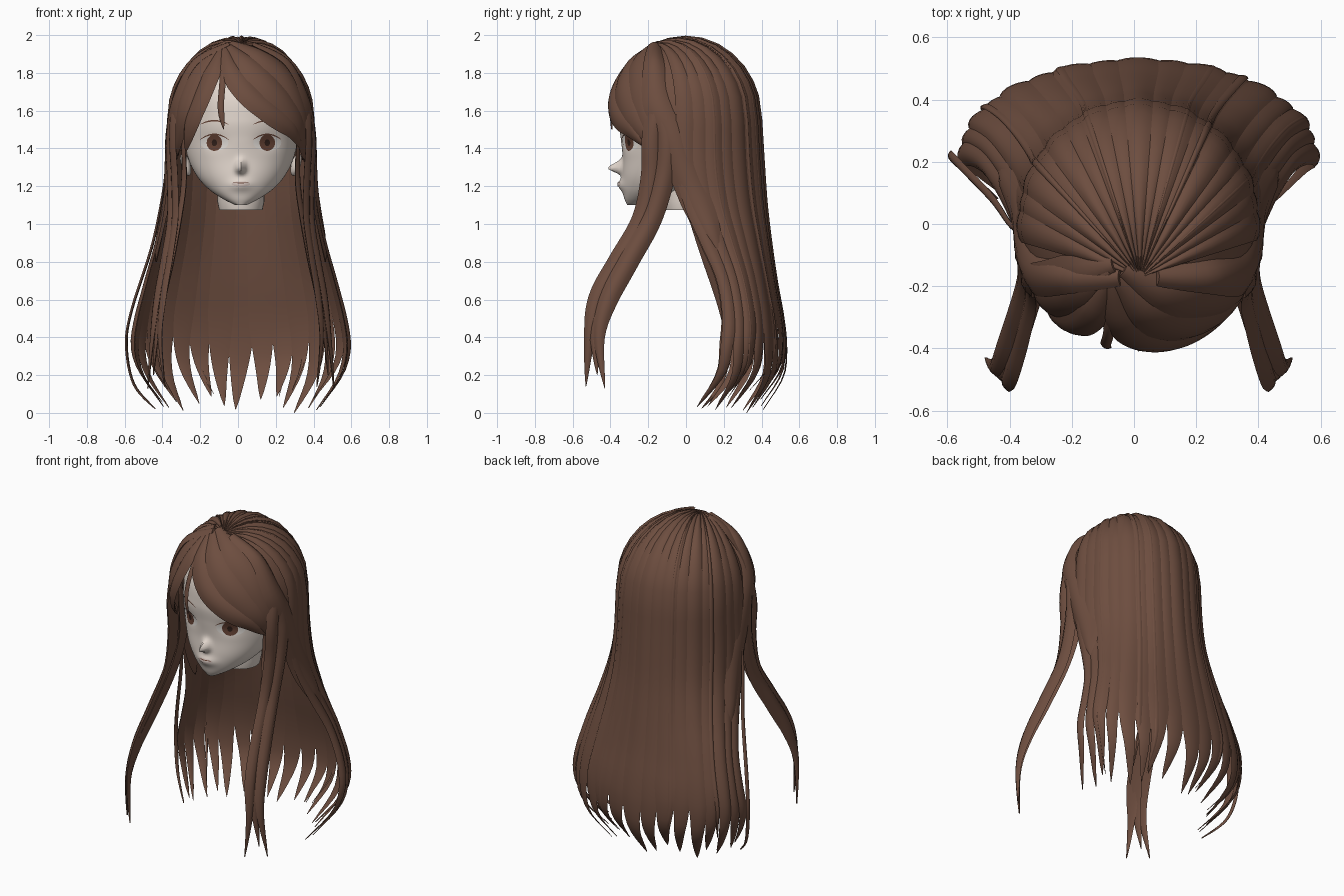
import bpy, bmesh, math, random
from mathutils import Vector

random.seed(4)
if "Cube" in bpy.data.objects:
    bpy.data.objects.remove(bpy.data.objects["Cube"], do_unlink=True)
made = []
CENTRE = .015  # the head sits slightly to its left of the overall middle


def material(name, rgb):
    m = bpy.data.materials.new(name)
    m.use_nodes = True
    m.diffuse_color = (*rgb, 1)
    bsdf = next(n for n in m.node_tree.nodes if n.type == 'BSDF_PRINCIPLED')
    bsdf.inputs["Base Color"].default_value = (*rgb, 1)
    return m


HAIR = material("brown_hair", (.153, .075, .05))
SKIN = material("pale_skin", (.76, .675, .61))
WHITE = material("eye_white", (.78, .74, .70))
IRIS = material("brown_iris", (.13, .055, .035))
DARK = material("dark_brown", (.03, .014, .01))
LIP = material("soft_lip", (.6, .5, .46))


def finish(name, bm, mat):
    bmesh.ops.recalc_face_normals(bm, faces=bm.faces[:])
    mesh = bpy.data.meshes.new(name)
    bm.to_mesh(mesh)
    bm.free()
    mesh.materials.append(mat)
    ob = bpy.data.objects.new(name, mesh)
    ob.location.x = CENTRE
    bpy.context.collection.objects.link(ob)
    made.append(ob)
    return ob


def loft(name, rows, mat):
    """Skin closed loops of points into a capped solid."""
    bm = bmesh.new()
    loops = [[bm.verts.new(p) for p in row] for row in rows]
    n = len(loops[0])
    for a, b in zip(loops, loops[1:]):
        for i in range(n):
            j = (i + 1) % n
            bm.faces.new((a[i], a[j], b[j], b[i]))
    bm.faces.new(loops[0])
    bm.faces.new(loops[-1])
    return finish(name, bm, mat)


def interp(table, z):
    """Smooth lookup in rows of (z, value, value...) sorted by z."""
    z = min(max(z, table[0][0]), table[-1][0])
    i = next(k for k in range(len(table) - 1) if z <= table[k + 1][0])
    a, b = table[i], table[i + 1]
    p, q = table[max(i - 1, 0)], table[min(i + 2, len(table) - 1)]
    h = b[0] - a[0]
    t = (z - a[0]) / h
    out = []
    for c in range(1, len(a)):
        ma = (b[c] - p[c]) / (b[0] - p[0]) * h
        mb = (q[c] - a[c]) / (q[0] - a[0]) * h
        out.append((2*t**3 - 3*t*t + 1) * a[c] + (t**3 - 2*t*t + t) * ma
                   + (3*t*t - 2*t**3) * b[c] + (t**3 - t*t) * mb)
    return out


# Head: z, half width, front y, back y
FACE = [(1.10, .03, -.31, -.24), (1.13, .09, -.325, -.15), (1.18, .165, -.335, -.02),
        (1.25, .23, -.34, .1), (1.35, .28, -.335, .2), (1.45, .297, -.345, .25),
        (1.55, .3, -.355, .28), (1.7, .28, -.33, .28), (1.83, .19, -.22, .2), (1.88, .05, -.1, .1)]


def bump(x, z):
    nose = .076 * math.exp(-(x / .022)**2 - ((z - 1.295) / (.036 if z > 1.295 else .025))**2)
    mouth = .022 * math.exp(-(x / .06)**2 - ((z - 1.205) / .03)**2)
    socket = .012 * math.exp(-((abs(x) - .14) / .06)**2 - ((z - 1.43) / .04)**2)
    return nose + mouth - socket


def face_y(x, z):
    w, f, b = interp(FACE, z)
    s = math.sqrt(max(0, 1 - (x / w)**2))
    return (f + b) / 2 - (b - f) / 2 * s - bump(x, z)


rows = []
for i in range(71):
    z = 1.10 + .78 * i / 70
    w, f, b = interp(FACE, z)
    row = []
    for k in range(120):
        a = math.tau * k / 120
        x, y = w * math.cos(a), (f + b) / 2 + (b - f) / 2 * math.sin(a)
        row.append((x, y - (bump(x, z) if math.sin(a) < 0 else 0), z))
    rows.append(row)
loft("head", rows, SKIN)

# Neck
loft("neck", [[(r * math.cos(math.tau * k / 32), r * math.sin(math.tau * k / 32), z)
               for k in range(32)] for z, r in ((1.075, .115), (1.12, .125), (1.3, .12))], SKIN)


def decal(name, cx, cz, rx, rz, mat, lift, bend=0):
    """Thin oval patch that follows the face."""
    bm = bmesh.new()
    rings = []
    for j in range(1, 6):
        ring = []
        for k in range(28):
            a = math.tau * k / 28
            u = math.cos(a) * j / 5
            x, z = cx + rx * u, cz + rz * math.sin(a) * j / 5 - bend * u * u
            ring.append(bm.verts.new((x, face_y(x, z) - lift, z)))
        rings.append(ring)
    bm.faces.new(rings[0])
    for a, b in zip(rings, rings[1:]):
        for i in range(28):
            j = (i + 1) % 28
            bm.faces.new((a[i], a[j], b[j], b[i]))
    return finish(name, bm, mat)


# Eyes, brows, ears and mouth
for side, tag in ((1, "left"), (-1, "right")):
    cx = .14 * side
    decal(tag + "_eye_white", cx, 1.43, .074, .043, WHITE, .002)
    decal(tag + "_iris", cx, 1.43, .041, .043, IRIS, .004)
    decal(tag + "_pupil", cx, 1.43, .014, .018, DARK, .006)
    decal(tag + "_upper_lash", cx, 1.475, .077, .004, IRIS, .006, .03)
    decal(tag + "_eyebrow", cx, 1.547, .075, .004, IRIS, .004, .02)
    bm = bmesh.new()
    bmesh.ops.create_uvsphere(bm, u_segments=16, v_segments=10, radius=1)
    for v in bm.verts:
        x, y, z = v.co
        v.co = (side * (.292 + .026 * x + .014 * z), -.03 + .045 * y, 1.315 + .06 * z)
    finish(tag + "_ear", bm, SKIN)
decal("lips", 0, 1.212, .05, .014, LIP, .003)
decal("mouth_line", 0, 1.218, .042, .0025, IRIS, .005)

# Under layer that closes the scalp
bm = bmesh.new()
bmesh.ops.create_uvsphere(bm, u_segments=40, v_segments=24, radius=1)
for v in bm.verts:
    v.co = (.373 * v.co.x, .385 * v.co.y, 1.55 + .42 * v.co.z)
middles = [(f, f.calc_center_median()) for f in bm.faces]
drop = [f for f, c in middles if not (c.z > 1.82 or (c.y > -.2 and c.z > 1.5)
                                      or (c.y > -.1 and c.z > 1.38))]
bmesh.ops.delete(bm, geom=drop, context='FACES')
finish("scalp_layer", bm, HAIR)

# Long back hair: z, half width, centre y, back y
FALL = [(0, .42, .07, .41), (.18, .535, .19, .515), (.33, .57, .22, .53), (.5, .55, .23, .515),
        (.7, .5, .2, .48), (.9, .445, .12, .45), (1.1, .405, .04, .425),
        (1.3, .39, 0, .41), (1.55, .382, 0, .395)]
PART = Vector((.005, -.17, 0))


def fall_point(phi, s, z, tip, k):
    """Point on the hair surface; s below 1 is the crown, after that z falls."""
    rx, cy, by = interp(FALL, z)
    p = Vector((rx * math.cos(phi), cy + (by - cy) * math.sin(phi), z))
    if s < 1:
        q = PART.lerp(Vector((p.x, p.y, 0)), s)
        r = min(1, math.hypot(q.x / .382, q.y / .395))
        p = Vector((q.x, q.y, 1.55 + .437 * math.sqrt(1 - r * r)))
    elif z < .6:
        p.z = tip + z / .6 * (.6 - tip)
    c = Vector((0, cy, min(p.z, 1.55)))
    return c + (p - c) * (1 + k)


def back_lock(name, phi, half, tip, layer, drift, fork, ridge):
    rows = []
    steps = [(s, 1.55) for s in (.04, .15, .3, .45, .6, .73, .84, .92, .97)]
    steps += [(1, 1.55 * (1 - i / 30)) for i in range(31)]
    for s, z in steps:
        t = min(1, z / fork)
        w, c = half * max(.02, t**.6), phi + drift * (1 - t)**2
        row = [fall_point(c + u * w, s, z, tip, layer + ridge * (1 - u * u) * min(1, t + .2))
               for u in (-1, -.6, -.2, .2, .6, 1)]
        row += [fall_point(c + u * w, s, z, tip, layer - .008) for u in (.5, 0, -.5)]
        rows.append(row)
    loft(name, rows, HAIR)


COUNT = 17
for i in range(COUNT):
    phi = math.radians(-1 + 182 * i / (COUNT - 1))
    tip = 0 if i == 4 else random.uniform(.01, .1)
    back_lock("back_lock_%d" % i, phi, random.uniform(.115, .135), tip, -.012 * (i % 2),
              random.uniform(-.09, .09), random.uniform(.36, .58), .024)
# Slim strands lying over the back
for i, deg in enumerate((22, 54, 66, 116, 150)):
    back_lock("slim_back_strand_%d" % i, math.radians(deg), .03, random.uniform(.05, .16), .014,
              random.uniform(-.12, .12), .4, .012)


def smooth_path(pts, n=6):
    out = []
    for i in range(len(pts) - 1):
        p0, p1, p2, p3 = (pts[min(max(i + d, 0), len(pts) - 1)] for d in (-1, 0, 1, 2))
        for j in range(n):
            t = j / n
            out.append(p1 + .5 * t * (p2 - p0 + t * (2*p0 - 5*p1 + 4*p2 - p3
                                                     + t * (3*p1 - p0 - 3*p2 + p3))))
    return out + [pts[-1]]


def strand(name, pts, width, thick=.02, turn=1, keep=.75):
    """Lens-shaped lock along a path, flat side to the head, ending in a point."""
    path = smooth_path([Vector(p) for p in pts])
    rows, last = [], len(path) - 1
    for i, p in enumerate(path):
        t = i / last
        tan = (path[min(i + 1, last)] - path[max(i - 1, 0)]).normalized()
        out = Vector((p.x, p.y * turn, max(0, p.z - 1.5)))
        out = (out - tan * out.dot(tan)).normalized()
        across = tan.cross(out)
        w = width / 2 * min(1, .35 + 2.2 * t)
        if t > keep:
            w *= max(.02, 1 - ((t - keep) / (1 - keep))**1.6)
        th = min(thick, w * .5)
        curve = w * w / .8
        row = [p + across * w * u + out * (th * (1 - u * u) - curve * u * u)
               for u in (-1, -.6, -.2, .2, .6, 1)]
        row += [p + across * w * u - out * (.006 + curve * u * u) for u in (.5, 0, -.5)]
        rows.append(row)
    loft(name, rows, HAIR)


# Fringe: paths given as x, z and laid on the brow of the head
def brow(pts, lift):
    return [(x * lift, -.405 * lift * math.sqrt(max(.02, 1 - (x / .39)**2 - ((z - 1.55) / .44)**2)), z)
            for x, z in pts]


FRINGE = {
    "fringe_left_inner": ([(-.085, 1.93), (-.055, 1.82), (.035, 1.69), (.155, 1.59), (.265, 1.51), (.315, 1.4)], .13),
    "fringe_left_middle": ([(-.07, 1.94), (.025, 1.86), (.14, 1.75), (.245, 1.63), (.315, 1.5), (.33, 1.34)], .16),
    "fringe_left_outer": ([(-.05, 1.955), (.09, 1.9), (.22, 1.8), (.3, 1.66), (.34, 1.5), (.34, 1.33)], .17),
    "fringe_right_inner": ([(-.1, 1.93), (-.145, 1.82), (-.205, 1.67), (-.262, 1.53), (-.29, 1.38)], .11),
    "fringe_right_middle": ([(-.09, 1.945), (-.19, 1.86), (-.27, 1.72), (-.315, 1.56), (-.335, 1.36)], .14),
    "fringe_right_outer": ([(-.08, 1.955), (-.2, 1.88), (-.305, 1.72), (-.345, 1.55), (-.345, 1.34)], .16),
    "fringe_wisp": ([(-.095, 1.92), (-.095, 1.77), (-.105, 1.62), (-.09, 1.5)], .035),
}
for n, (name, (pts, width)) in enumerate(FRINGE.items()):
    strand(name, brow(pts, 1.01 - .008 * (n % 3)), width, .016, keep=.7)

# Side locks that sweep forward, mirrored
TOP = [(.06, -.17, 1.95), (.235, -.17, 1.85), (.335, -.15, 1.66)]
LOCKS = {
    "front_lock": (TOP + [(.352, -.18, 1.45), (.342, -.185, 1.25), (.34, -.235, 1.02), (.37, -.36, .8),
                          (.405, -.47, .6), (.425, -.51, .4), (.405, -.53, .14)], .11),
    "rear_lock": (TOP + [(.37, -.1, 1.45), (.365, -.115, 1.25), (.365, -.185, 1.02), (.4, -.305, .8),
                         (.437, -.41, .6), (.465, -.46, .4), (.495, -.43, .13)], .11),
    "inner_lock": ([(.32, -.15, 1.6), (.3, -.16, 1.42), (.295, -.155, 1.22), (.32, -.21, 1.02),
                    (.36, -.33, .8), (.405, -.44, .6), (.44, -.48, .42), (.465, -.47, .2)], .09),
    "temple_lock": (TOP + [(.37, -.08, 1.48), (.377, -.015, 1.3), (.387, .045, 1.15), (.42, .13, .95),
                           (.45, .19, .8)], .17),
}
for side, tag in ((1, "left"), (-1, "right")):
    for name, (pts, width) in LOCKS.items():
        strand(tag + "_" + name, [(x * side, y, z) for x, y, z in pts], width, .028, .15, .72)
strand("right_outer_wisp", [(-.385, -.02, 1.4), (-.415, 0, 1.15), (-.47, .08, .88), (-.575, .19, .55),
                            (-.605, .22, .36), (-.565, .18, .15), (-.455, .08, .02)], .035, .02, .15)

# Smooth shading with crisp lock edges
bpy.ops.object.select_all(action='DESELECT')
for ob in made:
    ob.select_set(True)
bpy.context.view_layer.objects.active = made[0]
bpy.ops.object.shade_smooth_by_angle(angle=math.radians(50))
